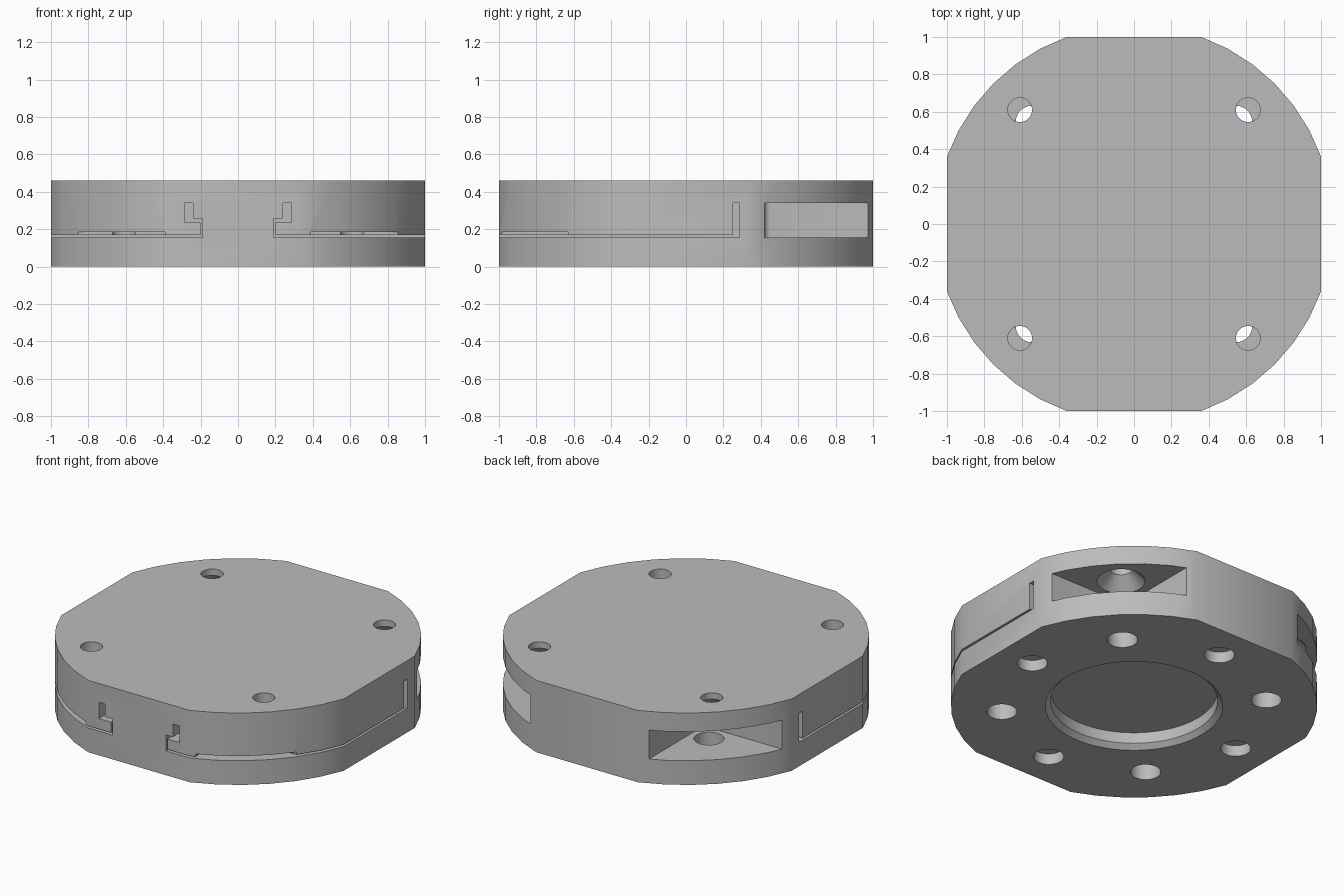
import bpy, bmesh, math

cube = bpy.data.objects.get("Cube")
if cube:
    bpy.data.objects.remove(cube, do_unlink=True)

grey = bpy.data.materials.new("plain grey")
grey.use_nodes = True
colour = (0.5, 0.5, 0.5, 1)
grey.diffuse_color = colour
grey.node_tree.nodes["Principled BSDF"].inputs["Base Color"].default_value = colour

HEIGHT = 0.46
FLOOR = 0.155      # level of the pockets and slots
CEILING = 0.34
MOUNT = 0.61       # offset of the corner screws


def prism(name, outline, z0, z1):
    """Extrude a plan outline between two heights."""
    bm = bmesh.new()
    face = bm.faces.new([bm.verts.new((x, y, z0)) for x, y in outline])
    top = bmesh.ops.extrude_face_region(bm, geom=[face])["geom"]
    verts = [v for v in top if isinstance(v, bmesh.types.BMVert)]
    bmesh.ops.translate(bm, vec=(0, 0, z1 - z0), verts=verts)
    bmesh.ops.recalc_face_normals(bm, faces=bm.faces)
    mesh = bpy.data.meshes.new(name)
    bm.to_mesh(mesh)
    bm.free()
    mesh.materials.append(grey)
    obj = bpy.data.objects.new(name, mesh)
    bpy.context.collection.objects.link(obj)
    return obj


def cut(tool):
    """Subtract a tool from the body, then discard the tool."""
    mod = body.modifiers.new("cut", "BOOLEAN")
    mod.operation = "DIFFERENCE"
    mod.solver = "EXACT"
    mod.object = tool
    bpy.context.view_layer.objects.active = body
    bpy.ops.object.modifier_apply(modifier=mod.name)
    bpy.data.objects.remove(tool, do_unlink=True)


def cut_box(x0, x1, y0, y1, z0, z1):
    cut(prism("box_cutter", [(x0, y0), (x1, y0), (x1, y1), (x0, y1)], z0, z1))


def cut_round(x, y, z0, z1, r0, r1, sides=32):
    bpy.ops.mesh.primitive_cone_add(vertices=sides, radius1=r0, radius2=r1,
                                    depth=z1 - z0, location=(x, y, (z0 + z1) / 2))
    tool = bpy.context.object
    tool.data.materials.append(grey)
    cut(tool)


# Round plate with four flats
outline = []
for quarter in range(4):
    for i in range(7):
        a = math.radians(19.8 + 8.4 * i + 90 * quarter)
        outline.append((1.063 * math.cos(a), 1.063 * math.sin(a)))
body = prism("clamp_body", outline, 0, HEIGHT)

for side in (-1, 1):
    # Back corner pocket with a rounded inner corner
    pocket = [(1.3, 0.42), (1.3, 1.3), (0.42, 1.3)]
    for i in range(5):
        a = math.radians(180 + 22.5 * i)
        pocket.append((0.45 + 0.03 * math.cos(a), 0.45 + 0.03 * math.sin(a)))
    cut(prism("pocket_cutter", [(side * x, y) for x, y in pocket], FLOOR, CEILING))

    # Thin slot under the front corner, with a deeper recess at the rim
    def slot(x0, x1, y0, y1, z0, z1):
        xs = sorted((side * x0, side * x1))
        cut_box(xs[0], xs[1], y0, y1, z0, z1)
    slot(0.19, 1.3, -1.3, 0.285, FLOOR, 0.168)
    slot(0.39, 1.3, -1.3, -0.63, 0.16, 0.185)
    # Upright gaps that free the front corner
    slot(0.19, 1.3, 0.25, 0.285, 0.16, CEILING)
    slot(0.19, 0.2, -1.3, 0.27, 0.16, 0.25)
    slot(0.19, 0.285, -1.3, 0.27, 0.235, 0.258)
    slot(0.24, 0.285, -1.3, 0.27, 0.24, CEILING)

    # Mounting holes from the top, countersunk inside the back pockets
    cut_round(side * MOUNT, MOUNT, 0.3, 0.6, 0.065, 0.065)
    cut_round(side * MOUNT, MOUNT, CEILING - 0.01, 0.425, 0.15, 0.06)
    cut_round(side * MOUNT, -MOUNT, 0.16, 0.6, 0.065, 0.065)

# Ring of bolt holes underneath: deep on the diagonals, shallow on the axes
for i in range(8):
    a = math.radians(45 * i)
    depth = 0.16 if i % 2 else 0.07
    cut_round(0.77 * math.cos(a), 0.77 * math.sin(a), -0.1, depth, 0.088, 0.088)

# Chamfered centre recess underneath
cut_round(0, 0, -0.1, 0.1, 0.485, 0.485, 64)
cut_round(0, 0, -0.03, 0.03, 0.545, 0.485, 64)

bpy.ops.object.select_all(action="DESELECT")
body.select_set(True)
bpy.context.view_layer.objects.active = body
bpy.ops.object.shade_smooth_by_angle(angle=math.radians(30))
